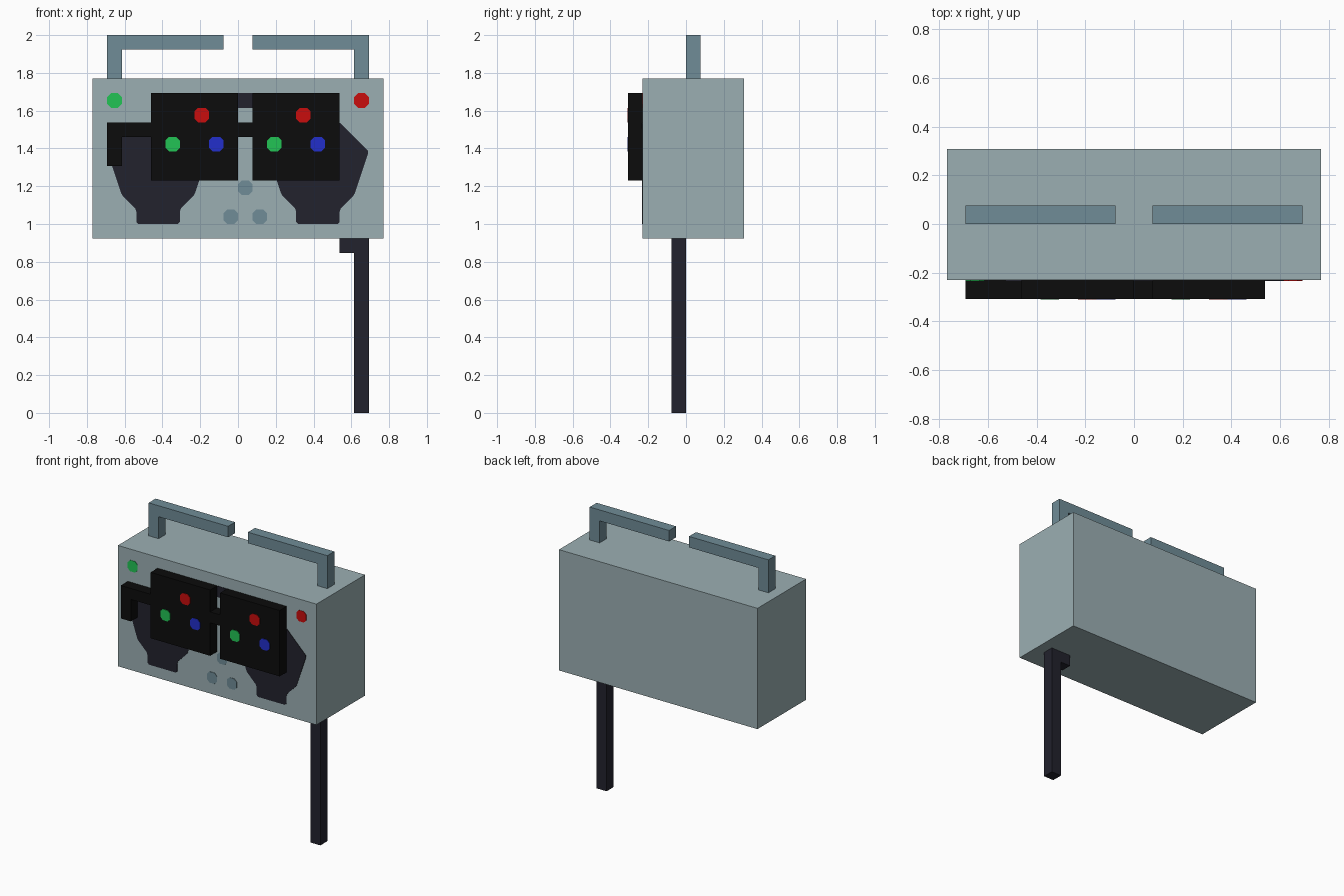
import bpy, bmesh

if "Cube" in bpy.data.objects:
    bpy.data.objects.remove(bpy.data.objects["Cube"])

U = 2 / 26  # one modelling unit; the model is 26 units tall


def material(name, color):
    m = bpy.data.materials.new(name)
    m.diffuse_color = (*color, 1)
    m.use_nodes = True
    m.node_tree.nodes["Principled BSDF"].inputs["Base Color"].default_value = m.diffuse_color
    return m


CASE = material("pale grey case", (0.33, 0.43, 0.45))
STEEL = material("blue grey", (0.16, 0.265, 0.31))
BLACK = material("black", (0.0035, 0.0035, 0.0035))
NAVY = material("dark navy", (0.016, 0.016, 0.026))
RED = material("red", (0.58, 0.004, 0.004))
GREEN = material("green", (0.016, 0.55, 0.09))
BLUE = material("blue", (0.016, 0.028, 0.6))


def prism(name, outline, y0, y1, mat):
    """Extrude an (x, z) outline along y, all in modelling units."""
    bm = bmesh.new()
    face = bm.faces.new([bm.verts.new((x * U, y0 * U, z * U)) for x, z in outline])
    ext = bmesh.ops.extrude_face_region(bm, geom=[face])
    moved = [g for g in ext["geom"] if isinstance(g, bmesh.types.BMVert)]
    bmesh.ops.translate(bm, verts=moved, vec=(0, (y1 - y0) * U, 0))
    bmesh.ops.recalc_face_normals(bm, faces=bm.faces)
    mesh = bpy.data.meshes.new(name)
    bm.to_mesh(mesh)
    bm.free()
    mesh.materials.append(mat)
    ob = bpy.data.objects.new(name, mesh)
    bpy.context.collection.objects.link(ob)
    return ob


def rect(x0, x1, z0, z1):
    return [(x0, z0), (x1, z0), (x1, z1), (x0, z1)]


def clipped(outline, c):
    """Cut every corner of an axis-aligned outline."""
    pts = []
    for i, (x, z) in enumerate(outline):
        for px, pz in (outline[i - 1], outline[(i + 1) % len(outline)]):
            d = abs(px - x) + abs(pz - z)
            pts.append((x + (px - x) * c / d, z + (pz - z) * c / d))
    return pts


def dot(name, x, z, y, mat):
    prism(name, clipped(rect(x - 0.5, x + 0.5, z - 0.5, z + 0.5), 0.25),
          y - 0.04, y + 0.01, mat)


# Main case
prism("case", rect(-10, 10, 12, 23), -3, 4, CASE)

# Split carrying handle
for side, s in (("left", -1), ("right", 1)):
    prism(side + "_handle",
          [(s * x, z) for x, z in ((1, 25), (8, 25), (8, 23), (9, 23), (9, 26), (1, 26))],
          0, 1, STEEL)

# Support leg with a short foot under the case
prism("support_leg", [(8, 0), (9, 0), (9, 12), (7, 12), (7, 11), (8, 11)], -1, 0, NAVY)

# Stepped round speakers
right_edge = []
for row, w in enumerate((1.5, 2.5, 3.5, 3.5, 3.5, 2.5, 1.5)):
    for z in (13 + row, 14 + row):
        if len(right_edge) > 1 and right_edge[-1][0] == w:
            right_edge[-1] = (w, z)
        else:
            right_edge.append((w, z))
ring = right_edge + [(-w, z) for w, z in reversed(right_edge)]
for side, cx in (("left", -5.5), ("right", 5.5)):
    prism(side + "_speaker", clipped([(cx + x, z) for x, z in ring], 0.15),
          -3.04, -2.99, NAVY)
prism("centre_slot", rect(0, 1, 21, 22), -3.04, -2.99, NAVY)

# Raised front panels, the link between them and the side arm
prism("left_panel", rect(-6, 0, 16, 22), -4, -3, BLACK)
prism("right_panel", rect(1, 7, 16, 22), -4, -3, BLACK)
prism("panel_link", rect(0, 1, 19, 20), -4, -3, BLACK)
prism("side_arm", [(-9, 17), (-8, 17), (-8, 19), (-6, 19), (-6, 20), (-9, 20)],
      -4, -3, BLACK)

# Lights on the panels
for side, x in (("left", -4.5), ("right", 2.5)):
    dot(side + "_green_light", x, 18.5, -4, GREEN)
    dot(side + "_red_light", x + 2, 20.5, -4, RED)
    dot(side + "_blue_light", x + 3, 18.5, -4, BLUE)

# Corner lights and lower buttons on the case
dot("corner_green_light", -8.5, 21.5, -3, GREEN)
dot("corner_red_light", 8.5, 21.5, -3, RED)
for i, (x, z) in enumerate(((0.5, 15.5), (-0.5, 13.5), (1.5, 13.5))):
    dot("button_%d" % (i + 1), x, z, -3, STEEL)
